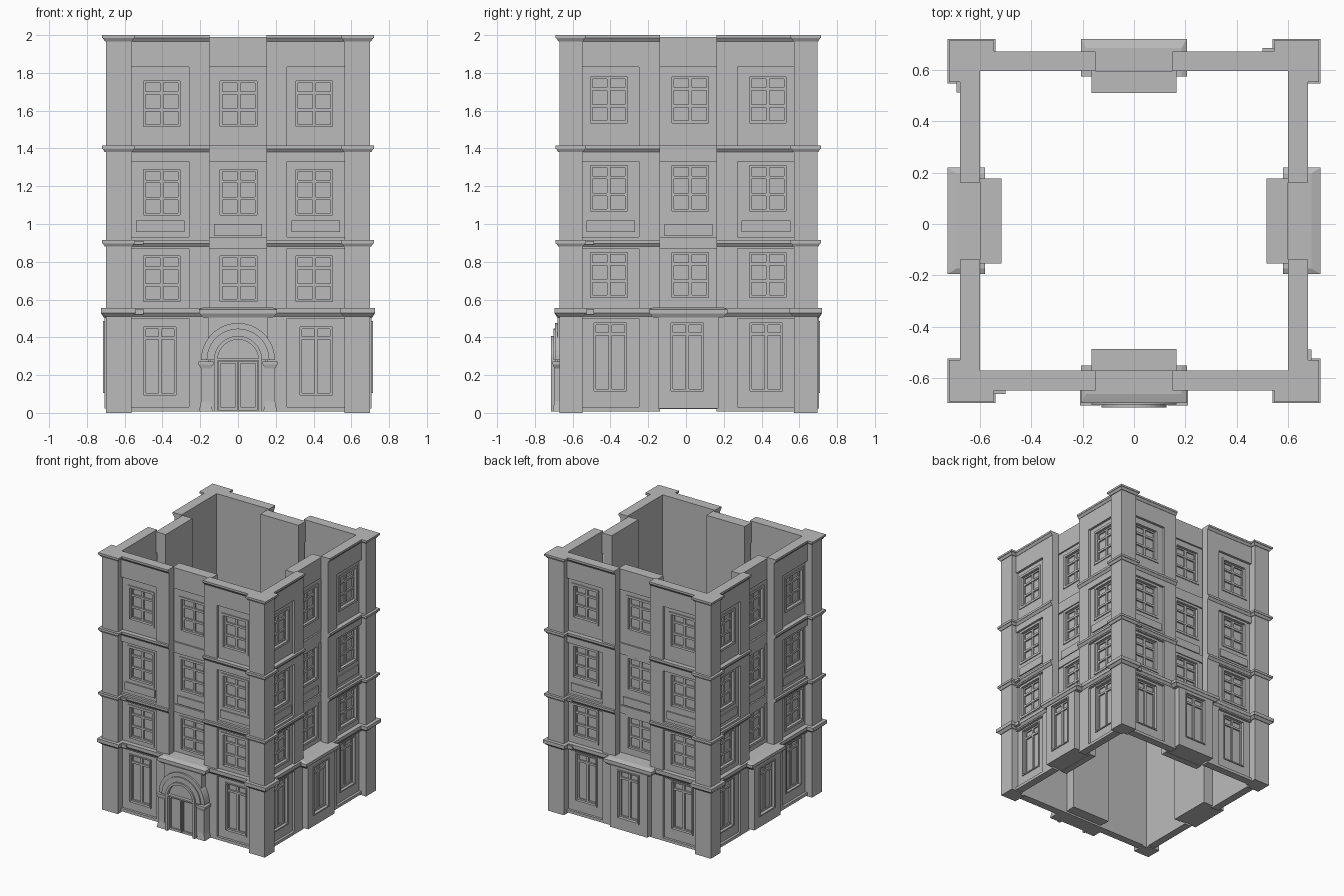
import bpy, bmesh, math

if "Cube" in bpy.data.objects:
    bpy.data.objects.remove(bpy.data.objects["Cube"])

CY = 0.012                      # building centre in y
stone = bpy.data.materials.new("grey_stone")
stone.diffuse_color = (0.5, 0.5, 0.5, 1)
stone.use_nodes = True
stone.node_tree.nodes["Principled BSDF"].inputs["Base Color"].default_value = stone.diffuse_color
parts = {}


def bm_of(name):
    return parts.setdefault(name, bmesh.new())


def to_world(side, u, d, z):
    """u runs along a facade, d is distance outwards, side 0 = front, then counter-clockwise."""
    if side % 2 == 0:
        d -= 0.017
    x, y = [(u, -d), (d, u), (-u, d), (-d, -u)][side]
    return (x, y + CY, z)


def taper(name, side, lo, hi, z0, z1):
    """Block between two rectangles (u0, u1, d0, d1)."""
    bm = bm_of(name)
    rings = []
    for (u0, u1, d0, d1), z in ((lo, z0), (hi, z1)):
        rings.append([bm.verts.new(to_world(side, u, d, z))
                      for u, d in ((u0, d0), (u1, d0), (u1, d1), (u0, d1))])
    a, b = rings
    bm.faces.new(a)
    bm.faces.new(b[::-1])
    for i in range(4):
        j = (i + 1) % 4
        bm.faces.new((a[i], b[i], b[j], a[j]))


def box(name, side, u0, u1, d0, d1, z0, z1):
    r = (u0, u1, d0, d1)
    taper(name, side, r, r, z0, z1)


def ring(name, side, outer, inner, d0, d1):
    """Rectangular wall or frame (u0, u1, z0, z1) with a rectangular opening."""
    a, b, c, e = outer
    p, q, r, s = inner
    box(name, side, a, p, d0, d1, c, e)
    box(name, side, q, b, d0, d1, c, e)
    box(name, side, p, q, d0, d1, c, r)
    box(name, side, p, q, d0, d1, s, e)


def window(side, u, z0, z1, face, glass, ground=False):
    """Casing, sash frame and glazing bars."""
    h = 0.095 if ground else 0.115
    w = 0.009 if ground else 0.018
    hole = (u - h, u + h, z0, z1)
    inner = (u - h + w, u + h - w, z0 + w, z1 - w)
    ring("window_casings", side, hole, inner, glass - 0.005, face + 0.007)
    s = 0.011
    sash = (inner[0] + s, inner[1] - s, inner[2] + s, inner[3] - s)
    ring("window_sashes", side, inner, sash, glass - 0.005, glass + 0.010)
    box("window_sashes", side, u - 0.009, u + 0.009, glass - 0.005, glass + 0.010, sash[2], sash[3])
    bars = [0.82] if ground else [0.38, 0.71]
    for f in bars:
        zb = z0 + f * (z1 - z0)
        box("window_sashes", side, sash[0], sash[1], glass - 0.005, glass + 0.012, zb - 0.008, zb + 0.008)
    return hole


def arch(name, side, r0, r1, zc, d0, d1, n=24):
    """Half-round arch ring, or a half disc when r0 is 0."""
    bm = bm_of(name)
    outline = [(r1 * math.cos(math.pi * i / n), r1 * math.sin(math.pi * i / n)) for i in range(n + 1)]
    if r0:
        inner = [(u * r0 / r1, v * r0 / r1) for u, v in outline]
        quads = [[outline[i], outline[i + 1], inner[i + 1], inner[i]] for i in range(n)]
    else:
        quads = [outline]
    for q in quads:
        a = [bm.verts.new(to_world(side, u, d0, zc + v)) for u, v in q]
        b = [bm.verts.new(to_world(side, u, d1, zc + v)) for u, v in q]
        bm.faces.new(a[::-1])
        bm.faces.new(b)
        for i in range(len(q)):
            j = (i + 1) % len(q)
            if len(q) == 4 and i in (1, 3):
                continue            # no walls between neighbouring arch stones
            bm.faces.new((a[i], a[j], b[j], b[i]))


RECESS = [(0.03, 0.5), (0.55, 0.87), (0.93, 1.33), (1.415, 1.83)]
WINDOW = [(0.085, 0.465), (0.573, 0.848), (1.03, 1.306), (1.497, 1.775)]
FRIEZE = [(0.008, 0.03), (0.5, 0.55), (0.87, 0.93), (1.33, 1.415), (1.83, 1.995)]
CORNICE = [(0.51, 0.555), (0.88, 0.915), (1.38, 1.415), (1.967, 2.0)]

for side in range(4):
    front = side == 0
    dz = 0 if front else 0.021
    # outer bays, left and right of the centre
    for s in (-1, 1):
        def span(a, b):
            return (a, b) if s > 0 else (-b, -a)
        full, bay = span(0.15, 0.57), span(0.26, 0.567)
        box("walls", side, *full, 0.60, 0.616, 0.008, 1.995)
        box("walls", side, *span(0.15, 0.26), 0.60, 0.66, 0.008, 1.995)
        for z0, z1 in FRIEZE:
            box("walls", side, *bay, 0.60, 0.66, z0, z1)
        for i, ((r0, r1), (z0, z1)) in enumerate(zip(RECESS, WINDOW)):
            u = s * (0.403 if front else 0.42)
            if i == 0:
                u = s * 0.413
            hole = window(side, u, z0 + dz, min(z1 + dz, r1 - 0.002), 0.641, 0.616, i == 0)
            ring("walls", side, (*bay, r0, r1), hole, 0.60, 0.641)
        box("spandrel_panels", side, *span(0.282, 0.54), 0.63, 0.65, 0.957, 1.018)
        # cornice strips on the wall
        for z0, z1 in CORNICE:
            a, b = full
            taper("cornices", side, (a, b, 0.60, 0.662), (a, b, 0.60, 0.675), z0, z0 + 0.018)
            box("cornices", side, a, b, 0.60, 0.677, z0 + 0.018, z1)
    # cornice return beside the left pier
    for z0, z1 in CORNICE[:2]:
        box("cornices", side, -0.56, -0.50, 0.65, 0.69, z0 + 0.012, z1 - 0.006)

    # recessed centre bay above the ground floor
    box("centre_bays", side, -0.165, 0.165, 0.515, 0.565, 0.02, 1.99)
    for z0, z1 in FRIEZE[1:]:
        box("centre_bays", side, -0.165, 0.165, 0.515, 0.60, z0, min(z1, 1.99))
    for (r0, r1), (z0, z1) in list(zip(RECESS, WINDOW))[1:]:
        hole = window(side, 0.003 if front else 0.01, z0 + dz, min(z1 + dz, r1 - 0.002), 0.588, 0.565)
        ring("centre_bays", side, (-0.165, 0.165, r0, r1), hole, 0.515, 0.588)
    box("spandrel_panels", side, -0.127, 0.127, 0.57, 0.597, 0.937, 1.0)

    # projecting ground floor block and its ledge
    box("ground_blocks", side, -0.16, 0.16, 0.515, 0.68, 0.022, 0.51)
    if front:
        box("ground_blocks", side, -0.16, 0.16, 0.6, 0.708, 0.008, 0.51)
    else:
        hole = window(side, -0.005, 0.106, 0.486, 0.708, 0.68, True)
        ring("ground_blocks", side, (-0.16, 0.16, 0.022, 0.51), hole, 0.6, 0.708)
    taper("ledges", side, (-0.185, 0.185, 0.58, 0.712), (-0.203, 0.203, 0.58, 0.723), 0.505, 0.525)
    box("ledges", side, -0.207, 0.207, 0.58, 0.726, 0.525, 0.548)
    taper("ledges", side, (-0.207, 0.207, 0.58, 0.726), (-0.185, 0.185, 0.58, 0.69), 0.548, 0.558)

# corner piers: an L of two blocks with flared cornice caps
for sx in (-1, 1):
    for side in (0, 2):
        # each pier in the front/back frame; d is shifted by 0.017 there
        for u0, u1, d0, d1 in ((0.565, 0.70, 0.60, 0.70), (0.60, 0.70, 0.578, 0.70)):
            def r(g, top=0.0):
                i, o = max(u0 - (g if u0 < 0.6 else 0), 0), u1 + g
                e = d0 - (g if d0 < 0.6 else 0)
                return (i, o, e, d1 + g) if sx > 0 else (-o, -i, e, d1 + g)
            box("corner_piers", side, *r(0), 0, 1.995)
            for z0, z1 in CORNICE:
                g = 0.026 if z0 < 0.6 else 0.02
                taper("cornices", side, r(0.005), r(g - 0.004), z0, z0 + 0.018)
                box("cornices", side, *r(g), z0 + 0.018, z1)

# arched entrance on the front
ZC = 0.28
arch("entrance_arch", 0, 0.166, 0.196, ZC, 0.66, 0.722)
arch("entrance_arch", 0, 0.127, 0.166, ZC, 0.66, 0.731)
arch("entrance_arch", 0, 0.108, 0.127, ZC, 0.70, 0.743)
arch("entrance_tympanum", 0, 0, 0.112, ZC, 0.70, 0.718)
box("entrance_doors", 0, -0.112, 0.112, 0.70, 0.712, 0.008, ZC)
box("entrance_doors", 0, -0.11, 0.11, 0.70, 0.743, 0.278, 0.289)
for s in (-1, 1):
    def span(a, b):
        return (a, b) if s > 0 else (-b, -a)
    # door leaves
    ring("entrance_doors", 0, (*span(0.003, 0.104), 0.012, 0.275),
         (*span(0.014, 0.093), 0.03, 0.262), 0.70, 0.724)
    # inner jamb and outer column with base and capital
    box("entrance_columns", 0, *span(0.108, 0.127), 0.70, 0.743, 0.008, ZC)
    box("entrance_columns", 0, *span(0.127, 0.145), 0.65, 0.722, 0.008, ZC)
    box("entrance_columns", 0, *span(0.142, 0.196), 0.65, 0.727, 0.008, 0.24)
    taper("entrance_columns", 0, (*span(0.135, 0.207), 0.65, 0.733),
          (*span(0.142, 0.196), 0.65, 0.727), 0.008, 0.06)
    taper("entrance_columns", 0, (*span(0.142, 0.196), 0.65, 0.727),
          (*span(0.133, 0.208), 0.65, 0.733), 0.235, 0.255)
    box("entrance_columns", 0, *span(0.131, 0.21), 0.65, 0.735, 0.255, 0.272)

for name, bm in parts.items():
    bmesh.ops.remove_doubles(bm, verts=bm.verts, dist=1e-6) if name == "entrance_arch" else None
    bmesh.ops.recalc_face_normals(bm, faces=bm.faces)
    mesh = bpy.data.meshes.new(name)
    bm.to_mesh(mesh)
    bm.free()
    mesh.materials.append(stone)
    bpy.context.collection.objects.link(bpy.data.objects.new(name, mesh))
